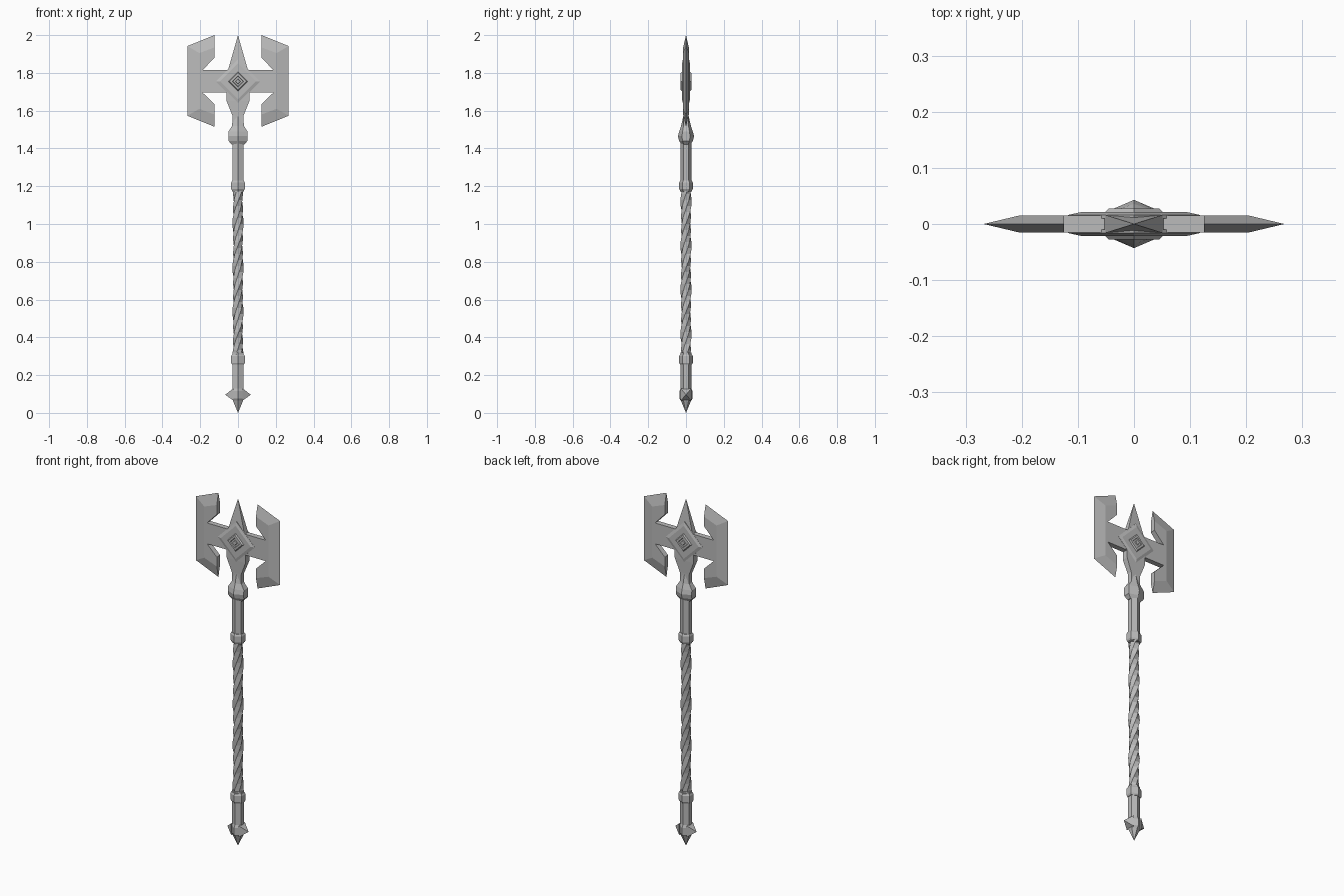
import bpy, bmesh, math

if "Cube" in bpy.data.objects:
    bpy.data.objects.remove(bpy.data.objects["Cube"], do_unlink=True)

steel = bpy.data.materials.new("grey steel")
steel.use_nodes = True
GREY = (0.5, 0.5, 0.5, 1)
steel.diffuse_color = GREY
steel.node_tree.nodes["Principled BSDF"].inputs["Base Color"].default_value = GREY


def loft(name, rings):
    """Skin a closed solid through rings that have equal point counts."""
    bm = bmesh.new()
    rows = [[bm.verts.new(p) for p in ring] for ring in rings]
    n = len(rows[0])
    for a, b in zip(rows, rows[1:]):
        for i in range(n):
            j = (i + 1) % n
            bm.faces.new((a[i], a[j], b[j], b[i]))
    bm.faces.new(rows[0])
    bm.faces.new(rows[-1])
    bmesh.ops.remove_doubles(bm, verts=bm.verts, dist=0.0003)
    bmesh.ops.recalc_face_normals(bm, faces=bm.faces)
    mesh = bpy.data.meshes.new(name)
    bm.to_mesh(mesh)
    bm.free()
    mesh.materials.append(steel)
    obj = bpy.data.objects.new(name, mesh)
    bpy.context.collection.objects.link(obj)
    return obj


def hexagon(z, hx, hy):
    return [(0, hy, z), (hx, hy / 2, z), (hx, -hy / 2, z),
            (0, -hy, z), (-hx, -hy / 2, z), (-hx, hy / 2, z)]


def rect(z, hx, hy):
    return [(hx, hy, z), (hx, -hy, z), (-hx, -hy, z), (-hx, hy, z)]


def hex_part(name, profile):
    return loft(name, [hexagon(*p) for p in profile])


# Shaft
hex_part("lower_shaft", [(0.1, 0.028, 0.028), (0.32, 0.028, 0.028)])
hex_part("upper_shaft", [(1.17, 0.029, 0.028), (1.44, 0.029, 0.028)])

# Twisted grip
RADII = (0.030, 0.026, 0.026) * 2
STEPS = 28
grip = []
for s in range(STEPS + 1):
    t = s / STEPS
    turn = t * 1.9 * math.tau
    grip.append([(r * math.cos(turn + i * math.tau / 6),
                  r * math.sin(turn + i * math.tau / 6), 0.3 + 0.89 * t)
                 for i, r in enumerate(RADII)])
loft("twisted_grip", grip)

# Bands at both ends of the grip
for name, z in (("lower_band", 0.255), ("upper_band", 1.175)):
    hex_part(name, [(z, 0.031, 0.031), (z + 0.01, 0.036, 0.036),
                    (z + 0.045, 0.036, 0.036), (z + 0.055, 0.031, 0.031)])

# Pommel with side points and bottom spike
hex_part("pommel", [(0, 0, 0), (0.065, 0.027, 0.027), (0.075, 0.03, 0.035),
                    (0.115, 0.03, 0.035), (0.13, 0.027, 0.028)])
for side, label in ((1, "left"), (-1, "right")):
    base = [(side * 0.024, y, z) for y, z in
            ((0.028, 0.065), (0.028, 0.13), (-0.028, 0.13), (-0.028, 0.065))]
    loft(label + "_pommel_point", [base, [(side * 0.068, 0, 0.096)] * 4])

# Collar below the head
hex_part("collar", [(1.42, 0.033, 0.024), (1.44, 0.05, 0.036), (1.465, 0.05, 0.043),
                    (1.49, 0.05, 0.036), (1.52, 0.031, 0.026), (1.575, 0.029, 0.013)])

# Neck and top spike
loft("neck_and_spike", [rect(*p) for p in
     ((1.5, 0.03, 0.014), (1.575, 0.03, 0.014), (1.65, 0.06, 0.017),
      (1.7, 0.06, 0.017), (1.81, 0.054, 0.017), (2, 0, 0))])

# Axe blades: flat plate plus sharpened rim on each side
T = 0.015
PLATE = ((0, 1.815), (0.187, 1.815), (0.125, 1.88), (0.125, 1.935), (0.205, 1.905),
         (0.205, 1.61), (0.125, 1.58), (0.125, 1.635), (0.187, 1.695), (0, 1.695))
RIDGE = PLATE[3:7]
EDGE = ((0.125, 2), (0.268, 1.942), (0.268, 1.573), (0.125, 1.515))
for side, label in ((1, "left"), (-1, "right")):
    loft(label + "_blade", [[(side * x, y, z) for x, z in PLATE] for y in (-T, T)])
    loft(label + "_blade_edge",
         [[(side * rx, T, rz), (side * ex, 0, ez), (side * rx, -T, rz)]
          for (rx, rz), (ex, ez) in zip(RIDGE, EDGE)])

# Stepped diamond bosses, front and back: radius and height of each step
BOSS = ((0.118, 0.01), (0.118, 0.016), (0.095, 0.021), (0.052, 0.021), (0.045, 0.028),
        (0.03, 0.028), (0.027, 0.023), (0.015, 0.023), (0.012, 0.028))
for side, label in ((-1, "front"), (1, "back")):
    loft(label + "_diamond_boss",
         [[(r, side * y, 1.755), (0, side * y, 1.755 + r),
           (-r, side * y, 1.755), (0, side * y, 1.755 - r)] for r, y in BOSS])
